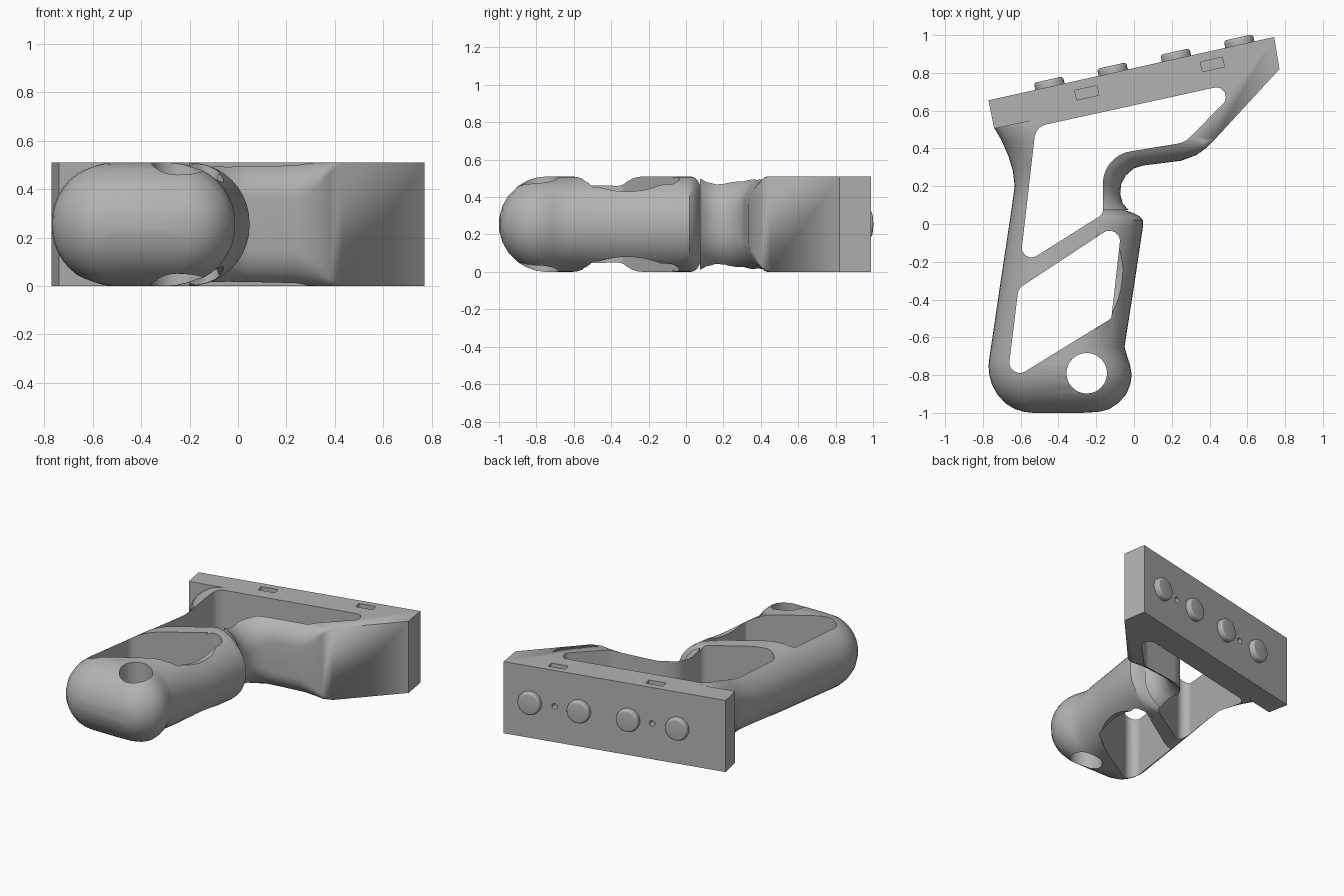
import bpy, bmesh, math
from mathutils import Vector, Matrix

if "Cube" in bpy.data.objects:
    bpy.data.objects.remove(bpy.data.objects["Cube"])

MID = 0.255                       # half of the overall thickness
SLOPE = math.atan(0.222)          # tilt of the mounting rail

grey = bpy.data.materials.new("matte_grey")
grey.use_nodes = True
grey.diffuse_color = (0.45, 0.45, 0.45, 1)
grey.node_tree.nodes["Principled BSDF"].inputs["Base Color"].default_value = (0.45, 0.45, 0.45, 1)


def finish(name, bm):
    bmesh.ops.remove_doubles(bm, verts=bm.verts, dist=1e-5)
    bmesh.ops.recalc_face_normals(bm, faces=bm.faces)
    mesh = bpy.data.meshes.new(name)
    bm.to_mesh(mesh)
    bm.free()
    mesh.materials.append(grey)
    ob = bpy.data.objects.new(name, mesh)
    bpy.context.collection.objects.link(ob)
    return ob


def loft(name, rings):
    """Skin a list of equal-length rings and cap both ends."""
    bm = bmesh.new()
    rows = [[bm.verts.new(p) for p in ring] for ring in rings]
    for a, b in zip(rows, rows[1:]):
        for i in range(len(a)):
            j = (i + 1) % len(a)
            bm.faces.new((a[i], a[j], b[j], b[i]))
    bm.faces.new(rows[0])
    bm.faces.new(rows[-1])
    return finish(name, bm)


def rounded(corners, steps=10):
    """Polygon from (x, y, radius) corners with true arcs."""
    out = []
    for i, (x, y, r) in enumerate(corners):
        p = Vector((x, y))
        a = (Vector(corners[i - 1][:2]) - p).normalized()
        b = (Vector(corners[(i + 1) % len(corners)][:2]) - p).normalized()
        half = a.angle(b) / 2
        centre = p + (a + b).normalized() * r / math.sin(half)
        u = p + a * r / math.tan(half) - centre
        v = p + b * r / math.tan(half) - centre
        for k in range(steps + 1):
            out.append(centre + u.lerp(v, k / steps).normalized() * r)
    return out


def prism(name, pts, z0=-0.1, z1=0.6):
    return loft(name, [[(p[0], p[1], z) for p in pts] for z in (z0, z1)])


def cylinder(name, radius, depth, matrix, sides=48, bevel=0):
    bm = bmesh.new()
    bmesh.ops.create_cone(bm, cap_ends=True, segments=sides, radius1=radius,
                          radius2=radius, depth=depth)
    if bevel:
        rim = [e for e in bm.edges if all(v.co.z > 0 for v in e.verts)]
        bmesh.ops.bevel(bm, geom=rim, offset=bevel, segments=4, affect='EDGES', profile=0.5)
    bm.transform(matrix)
    return finish(name, bm)


def combine(target, tool, operation):
    mod = target.modifiers.new(operation.lower(), 'BOOLEAN')
    mod.operation, mod.solver, mod.object = operation, 'EXACT', tool
    bpy.context.view_layer.objects.active = target
    bpy.ops.object.modifier_apply(modifier=mod.name)
    bpy.data.objects.remove(tool)


def smooth(ob, degrees):
    bpy.ops.object.select_all(action='DESELECT')
    ob.select_set(True)
    bpy.context.view_layer.objects.active = ob
    bpy.ops.object.shade_smooth_by_angle(angle=math.radians(degrees))


# Handle: rounded sections (y, left edge, right edge)
sections = [(-1, -.53, -.28), (-.995, -.58, -.19), (-.98, -.63, -.13), (-.95, -.68, -.085),
            (-.9, -.725, -.04), (-.85, -.752, -.02), (-.8, -.766, -.012), (-.75, -.77, -.02),
            (-.7, -.765, -.036), (-.65, -.757, -.05), (-.33, -.71, 0), (-.01, -.662, .048),
            (.02, -.657, .048), (.04, -.654, .03), (.06, -.651, -.01), (.09, -.647, -.1),
            (.2, -.632, -.12), (.28, -.641, -.12), (.36, -.665, -.12), (.44, -.7, -.12),
            (.51, -.74, -.12), (.59, -.74, -.12)]


def handle_ring(y, left, right, steps=10):
    drop = max(0, -0.745 - y)
    h = max(0.025, math.sqrt(max(0, MID ** 2 - drop ** 2)))
    r = min(h, (right - left) / 2) * 0.98
    ring = []
    for q, (sx, sz) in enumerate([(1, 1), (-1, 1), (-1, -1), (1, -1)]):
        cx = right - r if sx > 0 else left + r
        for k in range(steps + 1):
            t = math.pi / 2 * (q + k / steps)
            ring.append((cx + r * math.cos(t), y, MID + sz * (h - r) + r * math.sin(t)))
    return ring


body = loft("grip_body", [handle_ring(*s) for s in sections])

# Rail and finger guard: outline points with the inset of their rounded edge
outline = [(-.5, .075, 0, 0), (-.03, .075, -.2, 0), (-.06, .11, -.21, 0), (-.073, .16, -.22, 0),
           (-.068, .21, -.22, 0), (-.045, .255, -.18, .1), (0, .295, -.08, .15),
           (.05, .31, -.03, .15), (.25, .335, -.02, .15), (.33, .365, -.02, .1),
           (.38, .4, -.01, .04), (.43, .45, 0, 0), (.77, .82, 0, 0), (.742, .99, 0, 0),
           (-.77, .655, 0, 0), (-.74, .505, 0, 0), (-.5, .556, 0, 0)]
rings = []
for side in (-1, 1):
    for k in range(9):
        t = math.pi / 2 * (k / 8 if side > 0 else 1 - k / 8)
        ring = []
        for x, y, dx, dy in outline:
            r = math.hypot(dx, dy)
            f = 1 - math.cos(t)
            ring.append((x + dx * f, y + dy * f, MID + side * (MID - r + r * math.sin(t))))
        rings.append(ring)
combine(body, loft("frame", rings), 'UNION')

# Two through windows
upper = [(-.605, -.225, .05), (-.163, .053, .05), (-.165, .36, .17),
         (.27, .432, .12), (.59, .758, .05), (-.52, .515, .08)]
lower = [(-.673, -.84, .055), (-.12, -.5, .02), (-.062, .02, .055), (-.612, -.342, .06)]
for corners in (upper, lower):
    combine(body, prism("window_cutter", rounded(corners)), 'DIFFERENCE')

# Shallow scoops beside the lower window, on both faces
for z in (0.909, 2 * MID - 0.909):
    place = Matrix.Translation((0.05, -0.315, z)) @ Matrix.Rotation(math.pi / 2, 4, 'Y')
    combine(body, cylinder("scoop_cutter", 0.479, 0.5, place, 128), 'DIFFERENCE')

# Lanyard hole
combine(body, cylinder("hole_cutter", 0.107, 1, Matrix.Translation((-.25, -.79, MID))), 'DIFFERENCE')


def on_rail(x, out=0.0):
    """Frame on the rail's rear face, with its z axis pointing outward."""
    turn = Matrix.Rotation(SLOPE, 4, 'Z')
    base = Vector((x, 0.655 + 0.222 * (x + 0.77), MID)) + turn @ Vector((0, out, 0))
    return Matrix.Translation(base) @ turn @ Matrix.Rotation(-math.pi / 2, 4, 'X')


# Screw holes and nut slots
for x, cx, cy in ((-.27, -.25, .695), (.395, .415, .845)):
    combine(body, cylinder("screw_cutter", 0.02, 0.16, on_rail(x), 20), 'DIFFERENCE')
    turn = Matrix.Rotation(SLOPE, 2)
    box = [Vector((cx, cy)) + turn @ Vector(c)
           for c in ((-.06, -.026), (.06, -.026), (.06, .026), (-.06, .026))]
    combine(body, prism("slot_cutter", box, 0.2), 'DIFFERENCE')
smooth(body, 32)

# Locating studs on the rail
for i, x in enumerate((-.445, -.11, .225, .56)):
    stud = cylinder(f"rail_stud_{i + 1}", 0.079, 0.06, on_rail(x, 0.008), 48, 0.015)
    smooth(stud, 35)
